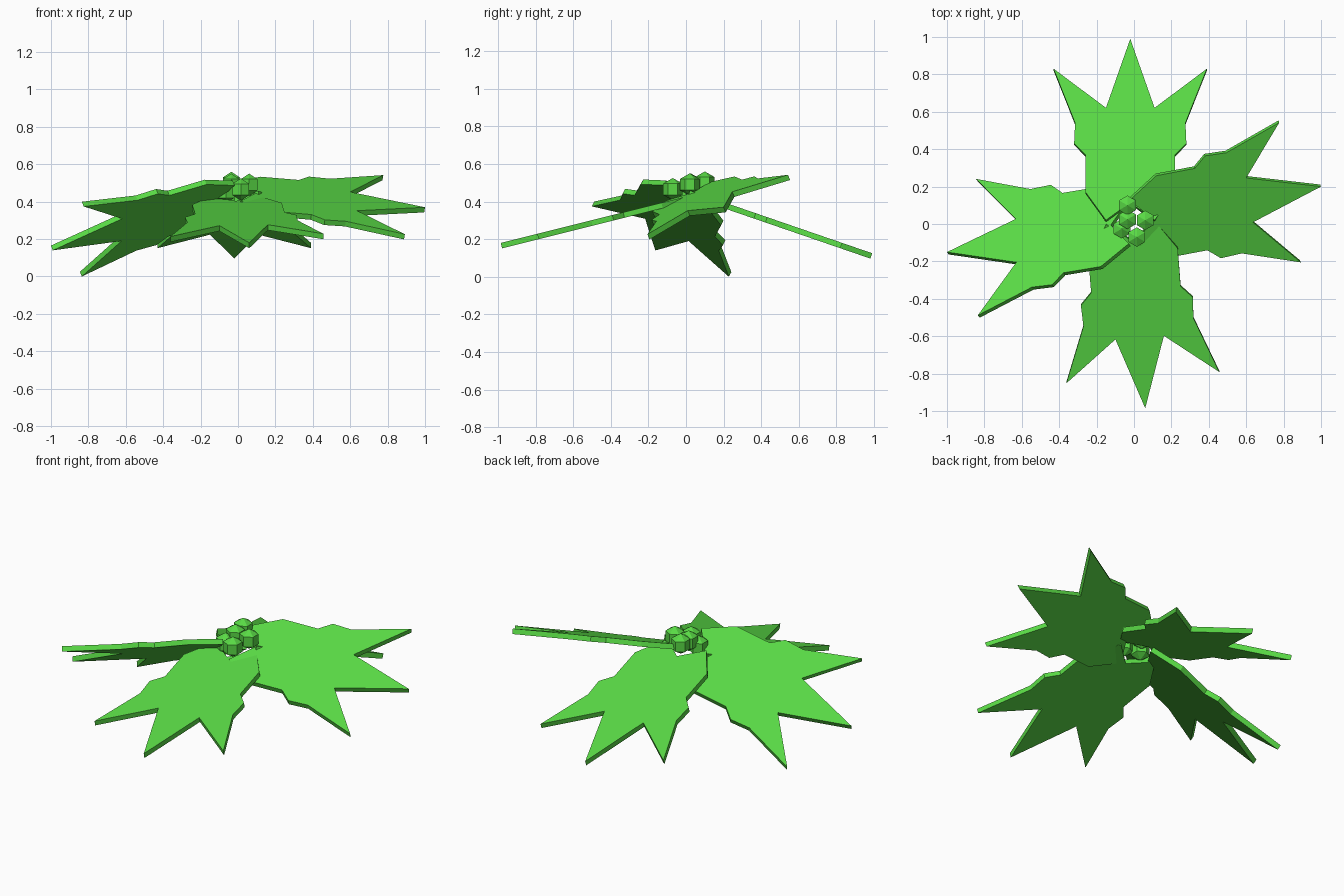
import bpy, bmesh, math
from mathutils import Vector

if "Cube" in bpy.data.objects:
    bpy.data.objects.remove(bpy.data.objects["Cube"])

green = bpy.data.materials.new("leaf_green")
green.diffuse_color = (0.1, 0.7, 0.06, 1)
green.use_nodes = True
green.node_tree.nodes["Principled BSDF"].inputs["Base Color"].default_value = green.diffuse_color

# Half outline of a leaf (width, length): notch at the base to the middle tip
HALF = [(0, 0.12), (0.13, 0.02), (0.24, 0.18), (0.24, 0.39), (0.30, 0.455),
        (0.295, 0.57), (0.41, 0.876), (0.13, 0.655), (0, 1.045)]
OUTLINE = HALF + [(-x, y) for x, y in HALF[-2:0:-1]]
LENGTH, THICK = 1.045, 0.03


def finish(bm, name):
    bmesh.ops.recalc_face_normals(bm, faces=bm.faces[:])
    mesh = bpy.data.meshes.new(name)
    bm.to_mesh(mesh)
    bm.free()
    mesh.materials.append(green)
    obj = bpy.data.objects.new(name, mesh)
    bpy.context.collection.objects.link(obj)


# Flat spiky leaf, laid in the plane of its three outer tips
def leaf(name, left, tip, right):
    left, tip, right = Vector(left), Vector(tip), Vector(right)
    side = (right - left).normalized()
    normal = side.cross(tip - left).normalized()
    axis = normal.cross(side)
    base = tip - axis * LENGTH
    bm = bmesh.new()
    face = bm.faces.new([bm.verts.new(base + side * x + axis * y) for x, y in OUTLINE])
    ext = bmesh.ops.extrude_face_region(bm, geom=[face], use_keep_orig=True)
    verts = [v for v in ext["geom"] if isinstance(v, bmesh.types.BMVert)]
    bmesh.ops.translate(bm, verts=verts, vec=-normal * THICK)
    finish(bm, name)


leaf("leaf_back", (-0.43, 0.83, 0.18), (-0.02, 0.99, 0.125), (0.39, 0.83, 0.18))
leaf("leaf_right", (0.77, 0.535, 0.54), (1.0, 0.20, 0.37), (0.885, -0.21, 0.225))
leaf("leaf_front", (0.45, -0.785, 0.23), (0.06, -0.985, 0.18), (-0.36, -0.845, 0.215))
leaf("leaf_left", (-0.83, -0.485, 0.40), (-1.0, -0.15, 0.165), (-0.84, 0.245, 0.025))

# Cluster of six-sided berries in the middle
BERRIES = [(-0.035, 0.10, 0.50), (0.06, 0.02, 0.49), (0.015, -0.07, 0.465),
           (-0.035, 0.025, 0.49), (-0.065, -0.025, 0.45)]
for i, pos in enumerate(BERRIES):
    bm = bmesh.new()
    bmesh.ops.create_uvsphere(bm, u_segments=6, v_segments=3, radius=0.06)
    # turn so a corner faces the front
    ring = max(bm.verts, key=lambda v: v.co.xy.length)
    turn = math.pi / 2 - math.atan2(ring.co.y, ring.co.x)
    c, s = math.cos(turn), math.sin(turn)
    for v in bm.verts:
        x, y, z = v.co
        v.co = Vector((x * c - y * s, x * s + y * c, z)) + Vector(pos)
    finish(bm, f"berry_{i + 1}")
